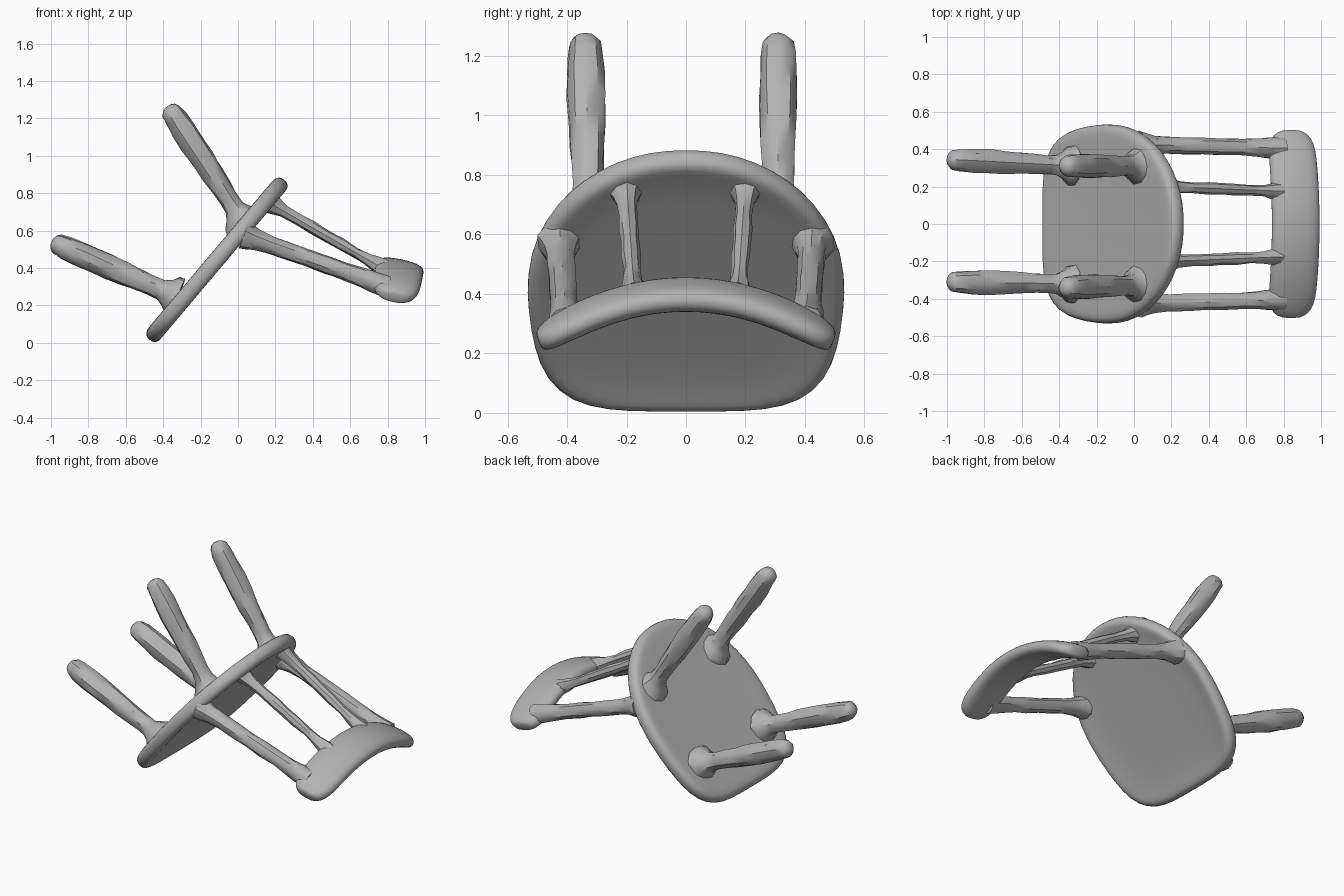
import bpy, bmesh, math, random
from mathutils import Vector

random.seed(4)
if "Cube" in bpy.data.objects:
    bpy.data.objects.remove(bpy.data.objects["Cube"], do_unlink=True)

# One plain grey clay colour for the whole chair
GREY = (0.45, 0.45, 0.45, 1)
mat = bpy.data.materials.new("clay_grey")
mat.use_nodes = True
mat.diffuse_color = GREY
bsdf = mat.node_tree.nodes["Principled BSDF"]
bsdf.inputs["Base Color"].default_value = GREY
bsdf.inputs["Roughness"].default_value = 0.8


def loft(name, rings, subdiv=0, angle=35):
    """Skin a list of equal-length point rings and cap both ends."""
    bm = bmesh.new()
    rows = [[bm.verts.new(p) for p in ring] for ring in rings]
    n = len(rows[0])
    for a, b in zip(rows, rows[1:]):
        for i in range(n):
            j = (i + 1) % n
            bm.faces.new((a[i], a[j], b[j], b[i]))
    bm.faces.new(rows[0][::-1])
    bm.faces.new(rows[-1])
    bmesh.ops.recalc_face_normals(bm, faces=bm.faces)
    me = bpy.data.meshes.new(name)
    bm.to_mesh(me)
    bm.free()
    me.materials.append(mat)
    ob = bpy.data.objects.new(name, me)
    bpy.context.collection.objects.link(ob)
    if subdiv:
        ob.modifiers.new("soften", 'SUBSURF').levels = subdiv
        ob.modifiers["soften"].render_levels = subdiv
    bpy.ops.object.select_all(action='DESELECT')
    ob.select_set(True)
    bpy.context.view_layer.objects.active = ob
    if subdiv:
        bpy.ops.object.shade_smooth()
    else:
        bpy.ops.object.shade_smooth_by_angle(angle=math.radians(angle))
    return ob


def stick(name, start, end, profile, sides=10, rough=0.06):
    """Hand-carved round bar; profile is (fraction along, radius)."""
    a, b = Vector(start), Vector(end)
    axis = (b - a).normalized()
    side = Vector((0, 1, 0)).cross(axis).normalized()
    up = axis.cross(side)
    rings = []
    for t, r in profile:
        c = a.lerp(b, t)
        ring = []
        for i in range(sides):
            w = 2 * math.pi * i / sides
            rr = r * random.uniform(1 - rough, 1 + rough)
            ring.append(c + side * rr * math.cos(w) + up * rr * math.sin(w))
        rings.append(ring)
    return loft(name, rings)


# Seat: tilted slab with a rounded rim and a shallow dish on the sitting side
O = Vector((-0.11, 0, 0.45))
U = Vector((0.645, 0, 0.764))      # along the seat towards the backrest
N = Vector((-0.764, 0, 0.645))     # towards the legs
half = [(0.555, 0.0), (0.545, 0.12), (0.50, 0.24), (0.42, 0.35), (0.32, 0.435),
        (0.18, 0.505), (0.02, 0.535), (-0.14, 0.53), (-0.30, 0.51),
        (-0.43, 0.47), (-0.52, 0.39), (-0.56, 0.27), (-0.565, 0.13), (-0.565, 0.0)]
outline = half + [(s, -y) for s, y in half[-2:0:-1]]
layers = [(0.25, 0.036), (0.6, 0.038), (0.86, 0.043), (0.95, 0.044), (0.992, 0.028),
          (1.005, 0.0), (0.995, -0.03), (0.955, -0.047), (0.9, -0.044),
          (0.78, -0.034), (0.5, -0.032), (0.2, -0.032)]
loft("seat", [[O + U * s * k + N * h + Vector((0, y * k, 0)) for s, y in outline]
              for k, h in layers], subdiv=1)

# Legs: thick rounded feet, narrow neck, flare into the seat
LEG = [(0, 0.018), (0.012, 0.037), (0.04, 0.053), (0.1, 0.06), (0.2, 0.065),
       (0.32, 0.067), (0.45, 0.064), (0.58, 0.06), (0.7, 0.055), (0.8, 0.052),
       (0.87, 0.056), (0.92, 0.072), (0.96, 0.1), (1, 0.11)]
for name, foot, top in [
        ("rear_leg_left", (-0.375, 0.31, 1.265), (0.035, 0.31, 0.64)),
        ("rear_leg_right", (-0.375, -0.34, 1.265), (0.035, -0.325, 0.64)),
        ("front_leg_left", (-0.995, 0.345, 0.54), (-0.325, 0.31, 0.245)),
        ("front_leg_right", (-0.995, -0.31, 0.54), (-0.325, -0.32, 0.245))]:
    stick(name, foot, top, LEG)

# Backrest posts and thin inner spindles
POST = [(0, 0.075), (0.05, 0.065), (0.1, 0.053), (0.2, 0.046), (0.32, 0.048),
        (0.45, 0.045), (0.58, 0.047), (0.7, 0.045), (0.82, 0.05), (0.9, 0.056), (1, 0.06)]
SPINDLE = [(0, 0.06), (0.06, 0.045), (0.13, 0.034), (0.25, 0.029), (0.38, 0.033),
           (0.5, 0.03), (0.62, 0.032), (0.75, 0.027), (0.86, 0.032), (0.93, 0.042), (1, 0.05)]
for side, label in ((1, "left"), (-1, "right")):
    stick("back_post_" + label, (0.03, side * 0.425, 0.575),
          (0.80, side * 0.405, 0.30), POST)
    stick("spindle_" + label, (0.165, side * 0.20, 0.75),
          (0.78, side * 0.175, 0.395), SPINDLE, sides=8, rough=0.1)

# Crest rail: flat oval section swept along an arch with rounded ends
rail = []
for y, k in [(-0.495, 0.35), (-0.485, 0.62), (-0.455, 0.86), (-0.40, 0.98), (-0.3, 1.0),
             (-0.2, 1.0), (-0.1, 1.0), (0, 1.0), (0.1, 1.0), (0.2, 1.0), (0.3, 1.0),
             (0.4, 0.98), (0.455, 0.86), (0.485, 0.62), (0.495, 0.35)]:
    bend = y * y / 0.24
    c = Vector((0.865 - 0.03 * bend, y, 0.4 - 0.155 * bend))
    d = Vector((0.96, 0, -0.2)).normalized()
    n = Vector((0.2, 0, 0.96)).normalized()
    n = (n + Vector((0, 0.9 * y, 0))).normalized()
    ring = []
    for i in range(16):
        w = 2 * math.pi * i / 16
        cu, sn = math.cos(w), math.sin(w)
        ring.append(c + d * 0.132 * k * math.copysign(abs(cu) ** 0.75, cu)
                    + n * 0.05 * (0.3 + 0.7 * k) * math.copysign(abs(sn) ** 0.8, sn))
    rail.append(ring)
loft("crest_rail", rail, subdiv=1)
